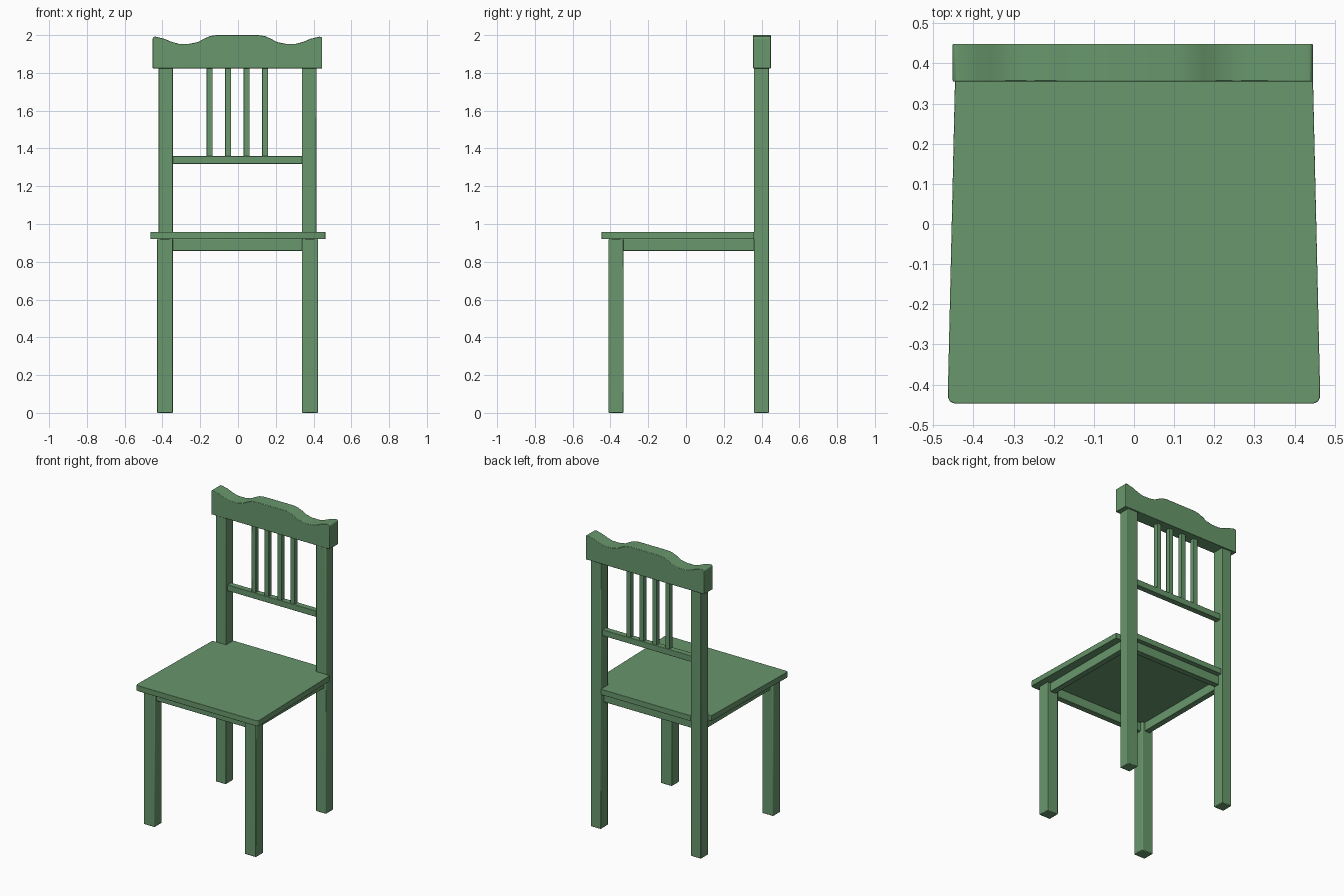
import bpy, bmesh

if "Cube" in bpy.data.objects:
    bpy.data.objects.remove(bpy.data.objects["Cube"])

CX = -0.003  # the frame sits a hair left of the seat centre
mat = bpy.data.materials.new("green_paint")
mat.diffuse_color = (0.14, 0.31, 0.15, 1)
mat.use_nodes = True
mat.node_tree.nodes["Principled BSDF"].inputs["Base Color"].default_value = mat.diffuse_color


def finish(name, bm, bevel):
    bmesh.ops.recalc_face_normals(bm, faces=bm.faces)
    me = bpy.data.meshes.new(name)
    bm.to_mesh(me)
    bm.free()
    ob = bpy.data.objects.new(name, me)
    bpy.context.collection.objects.link(ob)
    me.materials.append(mat)
    if bevel:
        m = ob.modifiers.new("bevel", 'BEVEL')
        m.width, m.segments, m.limit_method = bevel, 2, 'ANGLE'
    bpy.ops.object.select_all(action='DESELECT')
    ob.select_set(True)
    bpy.context.view_layer.objects.active = ob
    bpy.ops.object.shade_smooth_by_angle()
    return ob


def box(name, x, y, z, bevel=0.003):
    bm = bmesh.new()
    bmesh.ops.create_cube(bm, size=1)
    for v in bm.verts:
        for i, (lo, hi) in enumerate((x, y, z)):
            v.co[i] = lo if v.co[i] < 0 else hi
    return finish(name, bm, bevel)


def prism(name, base, offset, bevel):
    bm = bmesh.new()
    face = bm.faces.new([bm.verts.new(p) for p in base])
    ext = bmesh.ops.extrude_face_region(bm, geom=[face])
    new = [g for g in ext["geom"] if isinstance(g, bmesh.types.BMVert)]
    bmesh.ops.translate(bm, verts=new, vec=offset)
    return finish(name, bm, bevel)


# legs and side aprons, left and right
for s, side in ((-1, "left"), (1, "right")):
    def span(a, b):
        return sorted((CX + s * a, CX + s * b))
    box(f"front_leg_{side}", span(0.342, 0.426), (-0.41, -0.33), (0, 0.92), 0.004)
    box(f"back_leg_{side}", span(0.342, 0.418), (0.36, 0.44), (0, 1.83), 0.004)
    box(f"side_apron_{side}", span(0.362, 0.402), (-0.335, 0.365), (0.858, 0.921))

# front and back aprons
inner = (CX - 0.345, CX + 0.345)
box("front_apron", inner, (-0.39, -0.35), (0.858, 0.921))
box("back_apron", inner, (0.365, 0.405), (0.858, 0.921))

# tapered seat with rounded front corners and a tongue between the back legs
half = [(0.448, -0.447), (0.459, -0.442), (0.464, -0.43), (0.446, 0.36),
        (0.342, 0.36), (0.342, 0.436)]
outline = half + [(-x, y) for x, y in reversed(half)]
prism("seat", [(x, y, 0.92) for x, y in outline], (0, 0, 0.038), 0.002)

# backrest cross rail and spindles
box("cross_rail", inner, (0.38, 0.42), (1.318, 1.36))
for i in range(4):
    x = CX + (i - 1.5) * 0.098
    box(f"spindle_{i + 1}", (x - 0.016, x + 0.016), (0.384, 0.416), (1.355, 1.83), 0.002)

# wavy top rail
wave = [(0.449, 1.824), (0.449, 1.983), (0.444, 1.99), (0.435, 1.992), (0.385, 1.98),
        (0.35, 1.965), (0.31, 1.954), (0.255, 1.954), (0.21, 1.963), (0.175, 1.982),
        (0.145, 1.995), (0.11, 2.0)]
curve = wave + [(-x, z) for x, z in reversed(wave)]
prism("top_rail", [(CX + x, 0.355, z) for x, z in curve], (0, 0.094, 0), 0.003)
